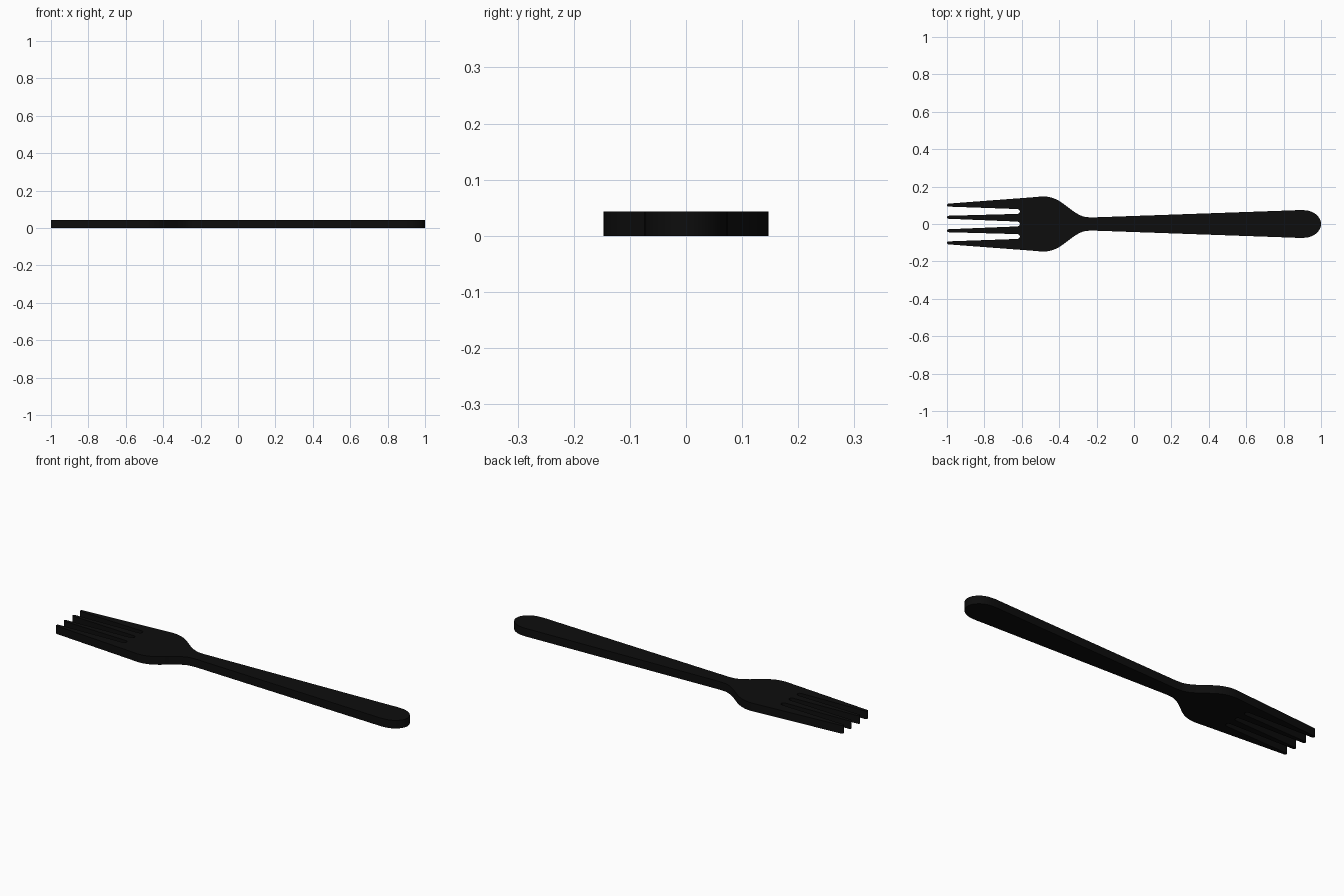
import bpy, bmesh, math
from mathutils import Vector

if "Cube" in bpy.data.objects:
    bpy.data.objects.remove(bpy.data.objects["Cube"])

THICK = 0.043


def smooth(points, steps=6):
    """Catmull-Rom curve through the points."""
    p = [Vector(q) for q in points]
    p = [2 * p[0] - p[1]] + p + [2 * p[-1] - p[-2]]
    out = []
    for a, b, c, d in zip(p, p[1:], p[2:], p[3:]):
        for i in range(steps):
            t = i / steps
            out.append(0.5 * (2 * b + (c - a) * t + (2 * a - 5 * b + 4 * c - d) * t ** 2
                              + (3 * b - a - 3 * c + d) * t ** 3))
    return out + [p[-2]]


def arc(cx, cy, rx, ry, start, end, steps):
    """Elliptical arc, angles in degrees."""
    angles = [math.radians(start + (end - start) * i / steps) for i in range(steps + 1)]
    return [Vector((cx + rx * math.cos(a), cy + ry * math.sin(a))) for a in angles]


def tip(y):
    """Blunt rounded tine tip, from the inner side to the outer side."""
    return arc(-0.992, y, 0.008, 0.008, 270, 90, 6)


# Upper half of the outline: central slot, inner tine, slot, outer tine
half = arc(-0.625, 0, 0.015, 0.013, 0, 90, 4)
half += tip(0.036)
half += arc(-0.625, 0.067, 0.015, 0.013, -90, 90, 8)
half += tip(0.101)
# Shoulder and neck
half += smooth([(-0.54, 0.143), (-0.48, 0.147), (-0.435, 0.139), (-0.39, 0.117),
                (-0.318, 0.064), (-0.27, 0.040), (-0.225, 0.035)])
# Handle with rounded end
half += smooth([(0.85, 0.073), (0.89, 0.075)], 3)
half += arc(0.905, 0, 0.095, 0.074, 80, 0, 12)

# Mirror the half into a full outline and extrude it
lower = [Vector((p.x, -p.y)) for p in reversed(half[1:-1])]
bm = bmesh.new()
face = bm.faces.new([bm.verts.new((p.x, p.y, 0)) for p in half + lower])
ext = bmesh.ops.extrude_face_region(bm, geom=[face])
bmesh.ops.translate(bm, vec=(0, 0, THICK),
                    verts=[v for v in ext["geom"] if isinstance(v, bmesh.types.BMVert)])
bmesh.ops.recalc_face_normals(bm, faces=bm.faces)

mesh = bpy.data.meshes.new("fork")
bm.to_mesh(mesh)
bm.free()
fork = bpy.data.objects.new("fork", mesh)
bpy.context.collection.objects.link(fork)

black = bpy.data.materials.new("black")
black.diffuse_color = (0.004, 0.004, 0.004, 1)
black.use_nodes = True
black.node_tree.nodes["Principled BSDF"].inputs["Base Color"].default_value = black.diffuse_color
mesh.materials.append(black)

bpy.context.view_layer.objects.active = fork
fork.select_set(True)
bpy.ops.object.shade_smooth_by_angle(angle=math.radians(35))
